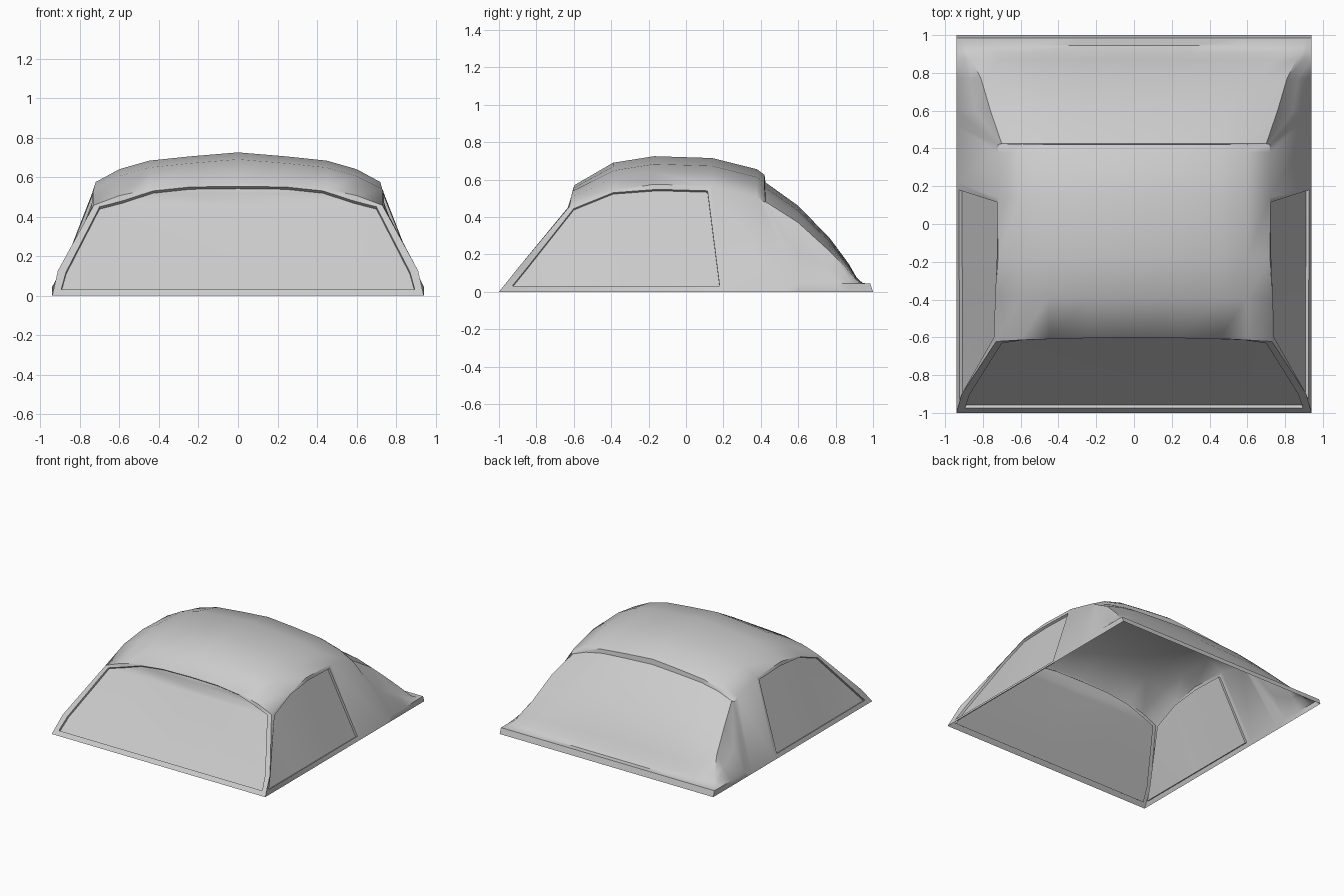
import bpy, bmesh
from mathutils import Vector as V

if "Cube" in bpy.data.objects:
    bpy.data.objects.remove(bpy.data.objects["Cube"])

XS = [0, .24, .45, .6, .72]           # roof columns, centre to side
DROP = [0, .02, .042, .085, .15]      # fall of the crown at each column


def build(name, quads):
    """Make a mirrored, welded, smooth-by-angle mesh from right-half faces."""
    bm = bmesh.new()
    for q in quads:
        for s in (1, -1):
            pts = [V((p[0] * s, p[1], p[2])) for p in q][::s]
            bm.faces.new([bm.verts.new(p) for p in pts])
    bmesh.ops.remove_doubles(bm, verts=bm.verts, dist=.0008)
    bmesh.ops.dissolve_degenerate(bm, edges=bm.edges, dist=.0001)
    bmesh.ops.recalc_face_normals(bm, faces=bm.faces)
    # outer shell: keep the majority of the surface facing outwards
    if sum(f.normal.dot(f.calc_center_median() - V((0, 0, .1))) * f.calc_area() for f in bm.faces) < 0:
        bmesh.ops.reverse_faces(bm, faces=bm.faces)
    me = bpy.data.meshes.new(name)
    bm.to_mesh(me)
    bm.free()
    ob = bpy.data.objects.new(name, me)
    bpy.context.collection.objects.link(ob)
    bpy.ops.object.select_all(action='DESELECT')
    ob.select_set(True)
    bpy.context.view_layer.objects.active = ob
    bpy.ops.object.shade_smooth_by_angle(angle=.7)


def strip(a, b):
    return [(a[i], a[i + 1], b[i + 1], b[i]) for i in range(len(a) - 1)]


def shift(loop, off):
    return [tuple(V(p) + V(off)) for p in loop]


def grid(rows):
    return [q for a, b in zip(rows, rows[1:]) for q in strip(a, b)]


# Roof: crowned rows from the windscreen header to the rear step
roof = []
for y, z, k in [(-.597, .57, .75), (-.39, .69, 1), (-.17, .725, 1),
                (.14, .715, 1), (.38, .655, 1), (.42, .625, .97)]:
    bow = .025 if y < -.5 else 0
    roof.append([(x + (.01 if x == .72 and y < -.3 else 0), y - bow * (x / .72) ** 2, z - d * k)
                 for x, d in zip(XS, DROP)])
shell = grid(roof)

# Windscreen frame with a recessed reveal
low, base = (.912, -.9, .125), (.94, -1, 0)
outer = roof[0] + [low, base, (0, -1, 0)]
inner = [(0, -.602, .553), (.24, -.604, .55), (.43, -.609, .53), (.59, -.615, .478),
         (.70, -.632, .45), (.87, -.902, .12), (.895, -.975, .03), (0, -.975, .03)]
deep = shift(inner, (0, .016, -.012))
shell += strip(outer, inner) + strip(inner, deep)

# Side window frames with a recessed reveal
top = [r[-1] for r in roof]
foot = (.94, .22, 0)
s_out = [base, low] + top[:4] + [foot, base]
s_in = [(.924, -.93, .03), (.886, -.853, .125), (.742, -.6, .445), (.735, -.39, .53),
        (.725, -.15, .548), (.725, .115, .54), (.926, .18, .03), (.924, -.93, .03)]
s_deep = shift(s_in, (-.016, 0, -.008))
shell += strip(s_out, s_in) + strip(s_in, s_deep)

# Rear quarter panels
shell += [(top[3], top[4], (.94, .52, 0), foot),
          (top[4], top[5], (.94, .6, .045), (.94, .52, 0)),
          ((.94, .6, .045), (.94, .6, 0), (.94, .52, 0))]

# Sloping tail: y, centre height, shoulder x, shoulder z, foot x, foot y, foot z
tail = []
for y, z, sx, sz, fx, fz in [(.425, .585, .70, .482, .72, .48), (.6, .46, .76, .37, .94, .045),
                             (.77, .285, .81, .215, .94, .045), (.87, .15, .86, .11, .94, .045),
                             (.91, .08, .885, .065, .94, .045), (.945, .046, .90, .045, .94, .045),
                             (.985, .045, .90, .045, .94, .045), (1, 0, .90, 0, .94, 0)]:
    row = [(sx * x / .72, y, z - (z - sz) * d / .15) for x, d in zip(XS, DROP)]
    mid = ((sx * .55 + fx * .45), y, sz * .48 + fz * .52)
    tail.append(row + [mid, (fx, y, fz)])
tail[0][-1] = top[5]
shell += grid(tail)
shell += strip(roof[-1], tail[0][:5])                       # step under the roof edge
shell.append((top[5], tail[0][5], tail[0][4]))
rim = [r[-1] for r in tail[1:]]                             # low side skirt
shell += strip(rim, [(p[0], p[1], 0) for p in rim][:-1] + [rim[-1]])
shell = [q for q in shell if len({tuple(round(c, 4) for c in p) for p in q}) == len(q)] + \
        [tuple(dict.fromkeys(q)) for q in shell if 3 == len(set(q)) < len(q)]
build("cabin_shell", shell)

# Glass: horizontal bands across the windscreen, column bands on the sides
build("windscreen", [((0, a[1], a[2]), a, b, (0, b[1], b[2]))
                     for a, b in zip(deep[1:], deep[2:-1])] + [(deep[0], deep[1], (0, deep[1][1], deep[1][2]))])
d = s_deep
low_edge = [tuple(V(d[0]).lerp(V(d[6]), (p[1] - d[0][1]) / (d[6][1] - d[0][1]))) for p in d[1:6]]
build("side_windows", [(d[0], d[1], low_edge[0])] + strip(d[1:6], low_edge) +
      [(d[5], d[6], low_edge[4])])
